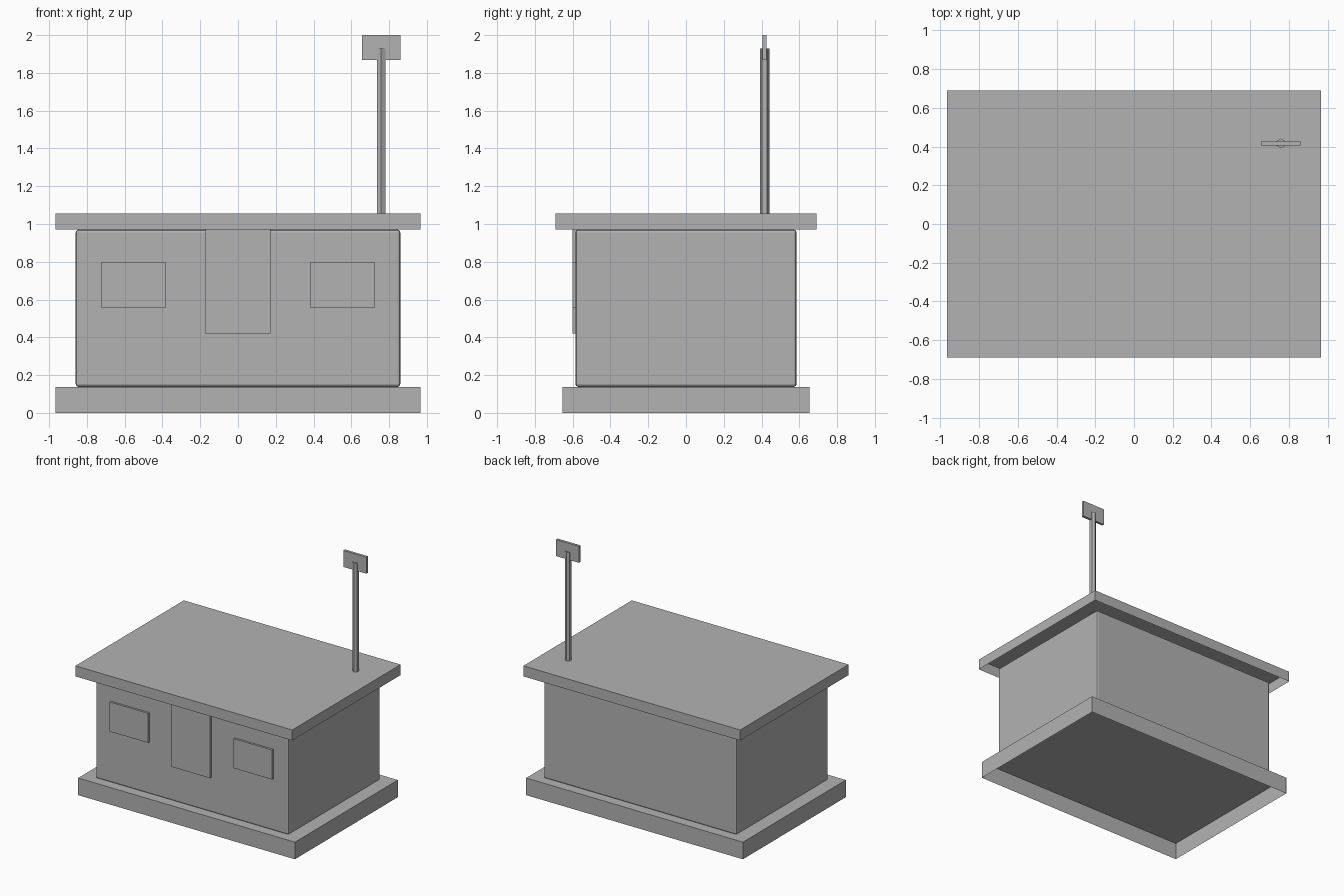
import bpy, bmesh, math

if "Cube" in bpy.data.objects:
    bpy.data.objects.remove(bpy.data.objects["Cube"])

grey = bpy.data.materials.new("plain grey")
grey.diffuse_color = (0.45, 0.45, 0.45, 1)
grey.use_nodes = True
grey.node_tree.nodes["Principled BSDF"].inputs["Base Color"].default_value = grey.diffuse_color


def finish(name, bm):
    mesh = bpy.data.meshes.new(name)
    bm.to_mesh(mesh)
    bm.free()
    mesh.materials.append(grey)
    obj = bpy.data.objects.new(name, mesh)
    bpy.context.collection.objects.link(obj)
    return obj


def box(name, x, y, z, open_bottom=False):
    """Box from (min, max) ranges, optionally without its underside."""
    bm = bmesh.new()
    bmesh.ops.create_cube(bm, size=1)
    for v in bm.verts:
        v.co = [r[0] + (c + 0.5) * (r[1] - r[0]) for c, r in zip(v.co, (x, y, z))]
    if open_bottom:
        bm.normal_update()
        under = [f for f in bm.faces if f.normal.z < -0.5]
        bmesh.ops.delete(bm, geom=under, context='FACES_ONLY')
    return finish(name, bm)


# Hollow foundation and roof slabs
box("foundation", (-0.966, 0.966), (-0.655, 0.655), (0, 0.138), True)
box("roof", (-0.966, 0.966), (-0.69, 0.69), (0.97, 1.055), True)

# Main walls with narrow bevelled edges
walls = box("walls", (-0.859, 0.859), (-0.585, 0.585), (0.138, 0.97))
bevel = walls.modifiers.new("edge bevel", 'BEVEL')
bevel.width = 0.014
bevel.segments = 2

# Raised door and window panels on the front
box("door", (-0.172, 0.172), (-0.601, -0.57), (0.42, 0.97))
for side, x in (("left", -0.552), ("right", 0.552)):
    box(side + "_window", (x - 0.172, x + 0.172), (-0.601, -0.57), (0.557, 0.795))

# Six-sided pole with a small sign at its top
px, py = 0.758, 0.416
bm = bmesh.new()
bmesh.ops.create_cone(bm, cap_ends=True, segments=6, radius1=0.025, radius2=0.025, depth=0.88)
for v in bm.verts:
    x, y = v.co.x, v.co.y
    a = math.atan2(y, x)
    k = round((a - math.pi / 2) / (math.pi / 3))   # corners point along y
    a = math.pi / 2 + k * math.pi / 3
    v.co.x, v.co.y = px + 0.025 * math.cos(a), py + 0.025 * math.sin(a)
    v.co.z += 1.49
finish("pole", bm)
box("sign", (px - 0.102, px + 0.102), (py - 0.01, py + 0.01), (1.867, 2.0))
